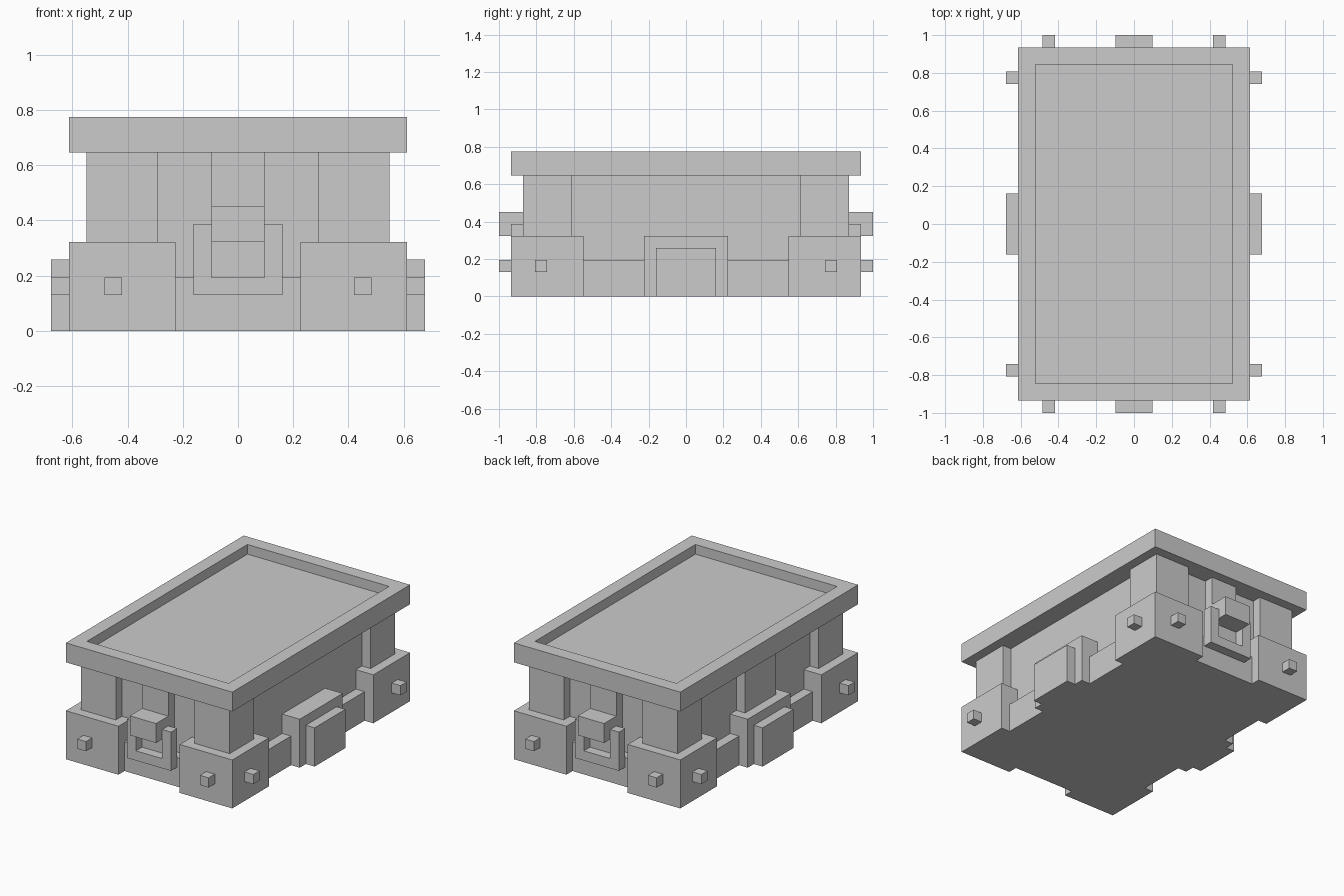
import bpy
import bmesh
from mathutils import Vector

if "Cube" in bpy.data.objects:
    bpy.data.objects.remove(bpy.data.objects["Cube"])

U = 2 / 31  # the model sits on a regular grid of 31 steps along its length


def box(name, lo, hi):
    """Box between two corners given in grid steps."""
    lo, hi = Vector(lo), Vector(hi)
    lo, hi = (Vector(map(min, lo, hi)) * U, Vector(map(max, lo, hi)) * U)
    bm = bmesh.new()
    bmesh.ops.create_cube(bm, size=1)
    bmesh.ops.scale(bm, vec=hi - lo, verts=bm.verts)
    bmesh.ops.translate(bm, vec=(lo + hi) / 2, verts=bm.verts)
    mesh = bpy.data.meshes.new(name)
    bm.to_mesh(mesh)
    bm.free()
    obj = bpy.data.objects.new(name, mesh)
    bpy.context.collection.objects.link(obj)
    return obj


# Plinth and recessed body
box("plinth", (-8.5, -13.5, 0), (8.5, 13.5, 3))
box("body", (-7.5, -12.5, 3), (7.5, 12.5, 10))

# Top slab with a shallow sunken panel
top = box("top_slab", (-9.5, -14.5, 10), (9.5, 14.5, 12))
bm = bmesh.new()
bm.from_mesh(top.data)
bm.normal_update()
face = max(bm.faces, key=lambda f: f.calc_center_median().z)
bmesh.ops.inset_region(bm, faces=[face], thickness=2 * U)
floor = bmesh.ops.extrude_discrete_faces(bm, faces=[face])["faces"][0]
bmesh.ops.translate(bm, vec=(0, 0, -U), verts=floor.verts)
bm.to_mesh(top.data)
bm.free()

# Corners: foot block, post and two studs each
for sx in (-1, 1):
    for sy in (-1, 1):
        box("corner_foot", (sx * 3.5, sy * 8.5, 0), (sx * 9.5, sy * 14.5, 5))
        box("corner_post", (sx * 4.5, sy * 9.5, 5), (sx * 8.5, sy * 13.5, 10))
        box("end_stud", (sx * 6.5, sy * 14.5, 2), (sx * 7.5, sy * 15.5, 3))
        box("side_stud", (sx * 9.5, sy * 11.5, 2), (sx * 10.5, sy * 12.5, 3))

# Long sides: centre block with a raised plate
for sx in (-1, 1):
    box("side_block", (sx * 7.5, -3.5, 0), (sx * 9.5, 3.5, 5))
    box("side_plate", (sx * 9.5, -2.5, 0), (sx * 10.5, 2.5, 4))

# Upright strip, on the left side only
box("side_strip", (-8.5, -2.5, 5), (-7.5, 2.5, 10))

# Short ends: strap, latch frame and latch knob
for sy in (-1, 1):
    box("strap", (-1.5, sy * 12.5, 3), (1.5, sy * 13.5, 10))
    box("latch_frame_bottom", (-2.5, sy * 13.5, 2), (2.5, sy * 14.5, 3))
    for sx in (-1, 1):
        box("latch_frame_side", (sx * 1.5, sy * 13.5, 3), (sx * 2.5, sy * 14.5, 6))
    box("latch_knob", (-1.5, sy * 13.5, 5), (1.5, sy * 15.5, 7))
